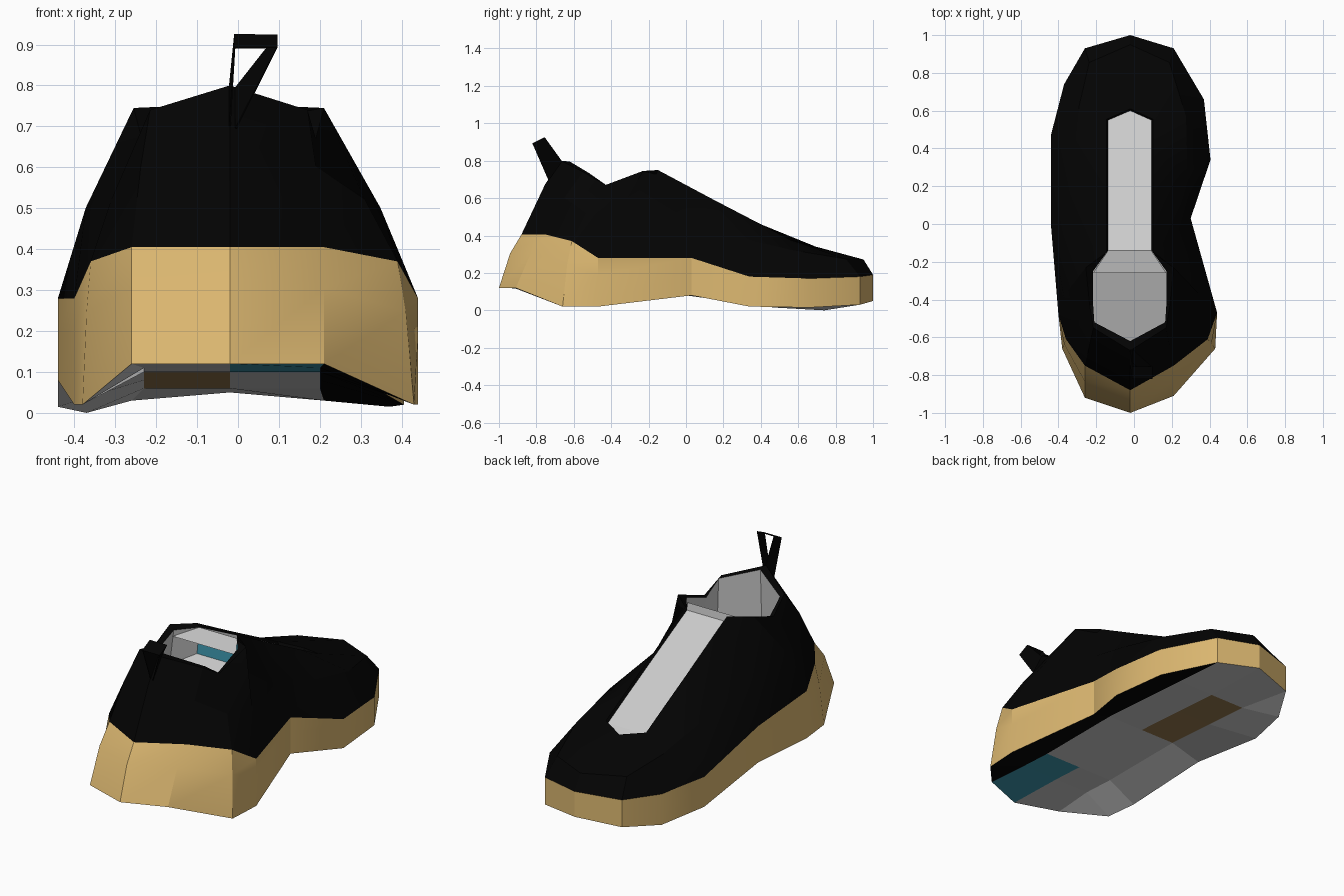
import bpy
from math import radians
from mathutils import Vector as V

if "Cube" in bpy.data.objects:
    bpy.data.objects.remove(bpy.data.objects["Cube"])


def material(name, rgb):
    m = bpy.data.materials.new(name)
    m.diffuse_color = (*rgb, 1)
    m.use_nodes = True
    m.node_tree.nodes["Principled BSDF"].inputs["Base Color"].default_value = m.diffuse_color
    return m


black = material("black", (0.001, 0.001, 0.001))
gold = material("gold", (0.72, 0.48, 0.165))
teal = material("teal", (0.05, 0.33, 0.45))
brown = material("brown", (0.32, 0.2, 0.08))
grey = material("grey", (0.55, 0.55, 0.55))


def build(name, verts, faces, mat=None):
    me = bpy.data.meshes.new(name)
    me.from_pydata([tuple(v) for v in verts], [], faces)
    me.update()
    if mat:
        me.materials.append(mat)
    ob = bpy.data.objects.new(name, me)
    bpy.context.collection.objects.link(ob)
    return ob


def loft(name, rings, mat=None, closed=True):
    n = len(rings[0])
    faces = [(r * n + i, r * n + (i + 1) % n, (r + 1) * n + (i + 1) % n, (r + 1) * n + i)
             for r in range(len(rings) - 1) for i in range(n if closed else n - 1)]
    return build(name, [v for ring in rings for v in ring], faces, mat)


def smooth(ob, angle):
    bpy.ops.object.select_all(action='DESELECT')
    ob.select_set(True)
    bpy.context.view_layer.objects.active = ob
    bpy.ops.object.shade_smooth_by_angle(angle=radians(angle))


# foot outline, anticlockwise from heel centre: x, y, bottom z, top z
outline = [(-.02, -1, .12, .405), (.21, -.91, .12, .405), (.43, -.66, .02, .37), (.44, -.47, .02, .28),
           (.30, .03, .08, .28), (.405, .34, .02, .18), (.37, .66, .015, .17), (.21, .93, .03, .18),
           (-.02, 1, .05, .19), (-.26, .93, .03, .18), (-.37, .74, 0, .17), (-.44, .47, .015, .18),
           (-.44, 0, .08, .28), (-.40, -.48, .02, .28), (-.38, -.66, .02, .37), (-.26, -.92, .12, .405)]
bottom = [V((x, y, zb)) for x, y, zb, zt in outline]
sole_top = [V((x, y, zt)) for x, y, zb, zt in outline]
for i, x, y in [(0, -.02, -.88), (1, .21, -.75), (2, .39, -.61), (14, -.36, -.61), (15, -.26, -.75)]:
    sole_top[i].x, sole_top[i].y = x, y      # heel leans inward
sole_mid = [V(((a.x + b.x) / 2, (a.y + b.y) / 2, a.z + .65 * (b.z - a.z)))
            for a, b in zip(bottom, sole_top)]
smooth(loft("midsole", [bottom, sole_mid, sole_top], gold), 25)


def mirror_half(half):
    return [V(p) for p in half] + [V((-.045 - x, y, z)) for x, y, z in half[-2:0:-1]]


# upper: collar and throat edge, a bulged ring below it, and the inner rim
edge = mirror_half([(-.02, -.67, .80), (.17, -.55, .74), (.19, -.43, .67), (.21, -.23, .745),
                    (.10, -.15, .75), (.10, .15, .59), (.10, .40, .46), (.10, .555, .378), (-.02, .61, .355)])
rim = mirror_half([(-.02, -.62, .795), (.165, -.52, .735), (.172, -.42, .665), (.172, -.25, .73),
                   (.092, -.14, .725), (.092, .15, .575), (.092, .40, .445), (.092, .55, .365), (-.02, .60, .345)])
blend = [.6, .5, .4, .4, .4, .4, .35, .2, .13]
lift = [.03, .03, .03, .035, .03, .05, .05, .055, .06]
bulge = []
for i in range(16):
    k = min(i, 16 - i)
    bulge.append(sole_top[i].lerp(edge[i], blend[k]) + V((-.03 if i in (12, 13) else 0, 0, lift[k])))
smooth(loft("upper", [sole_top, bulge, edge, rim], black), 25)

# tongue strip with a lip reaching into the opening
rows = [(V((-.217, -.26, .70)), V((.172, -.26, .70)))] + [(rim[16 - i], rim[i]) for i in range(4, 8)]
verts = [p for row in rows for p in row] + [rim[8]]
faces = [(2 * r, 2 * r + 1, 2 * r + 3, 2 * r + 2) for r in range(4)] + [(8, 9, 10)]
build("tongue", verts, faces, grey)

# lining, sloped insole and the front wall under the tongue
order = list(range(12, 16)) + list(range(5))
wall = [rim[i] for i in order]
floor = [V((p.x * 1.1, p.y * 1.02, .40 + .35 * (p.y * 1.02 + .65))) for p in wall]
loft("lining", [wall, floor], grey, closed=False)
build("insole", floor, [tuple(range(len(floor)))], grey)
build("tongue_underside", [wall[-1], wall[0], floor[0], floor[-1]], [(0, 1, 2, 3)], teal)

# outsole: side strips and a raised centre of two columns
inner_y = [-.92, -.66, -.47, .04, .34, .61, .93]
inner_z = [.12, .11, .10, .10, .08, .06, .04]
grid = []
for r in range(7):
    left, right = bottom[15 - r], bottom[1 + r]
    y, z = inner_y[r], inner_z[r]
    mids = [V((x, y, z)) for x in (-.23, -.02, .20)]
    if r == 0:
        mids = [left.copy(), bottom[0].copy(), right.copy()]
    if r == 6:
        mids = [left.copy(), bottom[8].copy(), right.copy()]
    grid.append([left] + mids + [right])
groups = {"outsole": (None, []), "outsole_side": (black, []),
          "heel_patch": (teal, []), "forefoot_patch": (brown, [])}
for r in range(6):
    for c in range(4):
        part = "outsole"
        if c == 3:
            part = "outsole_side"
        elif c == 2 and r < 2:
            part = "heel_patch"
        elif c == 1 and r in (3, 4):
            part = "forefoot_patch"
        unique = []
        for p in (grid[r][c], grid[r + 1][c], grid[r + 1][c + 1], grid[r][c + 1]):
            if all((p - q).length > 1e-5 for q in unique):
                unique.append(p)
        groups[part][1].append(unique)
for name, (mat, polys) in groups.items():
    verts, faces = [], []
    for poly in polys:
        if len(poly) > 2:
            faces.append(tuple(range(len(verts), len(verts) + len(poly))))
            verts += poly
    build(name, verts, faces, mat)

# pull tab: ribbon loop at the heel
path = [((-.02, -.70, .75), (0, .035, .05)), ((-.008, -.788, .908), (0, .033, .016)),
        ((.095, -.788, .908), (0, .033, .016)), ((-.005, -.70, .745), (0, .035, .05))]
tab = loft("pull_tab", [[V(p) - V(w) for p, w in path], [V(p) + V(w) for p, w in path]],
           black, closed=False)
thick = tab.modifiers.new("thickness", "SOLIDIFY")
thick.thickness = .004
thick.offset = 0
